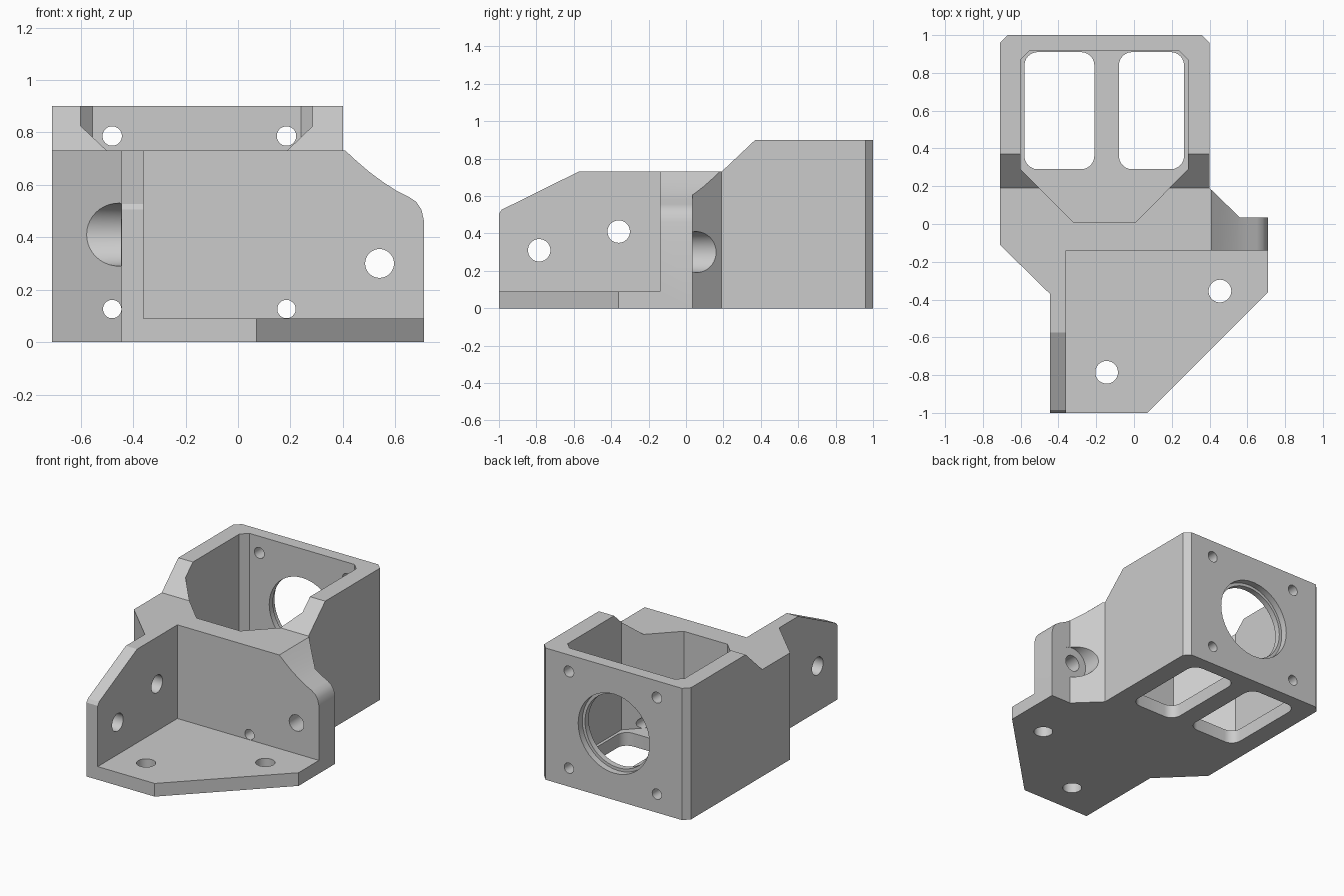
import bpy, bmesh, math
from mathutils import Vector

cube = bpy.data.objects.get("Cube")
if cube:
    bpy.data.objects.remove(cube, do_unlink=True)

grey = bpy.data.materials.new("plain grey")
grey.use_nodes = True
grey.diffuse_color = (0.6, 0.6, 0.6, 1)
grey.node_tree.nodes["Principled BSDF"].inputs["Base Color"].default_value = (0.6, 0.6, 0.6, 1)


def prism(name, outline, axis, start, end):
    """Extrude a 2D outline along x, y or z."""
    place = {"x": lambda a, b: (start, a, b),
             "y": lambda a, b: (a, start, b),
             "z": lambda a, b: (a, b, start)}[axis]
    step = Vector([(end - start) * (axis == k) for k in "xyz"])
    bm = bmesh.new()
    face = bm.faces.new([bm.verts.new(place(a, b)) for a, b in outline])
    grown = bmesh.ops.extrude_face_region(bm, geom=[face])["geom"]
    bmesh.ops.translate(bm, verts=[v for v in grown if isinstance(v, bmesh.types.BMVert)], vec=step)
    bmesh.ops.recalc_face_normals(bm, faces=bm.faces)
    mesh = bpy.data.meshes.new(name)
    bm.to_mesh(mesh)
    bm.free()
    mesh.materials.append(grey)
    obj = bpy.data.objects.new(name, mesh)
    bpy.context.collection.objects.link(obj)
    return obj


def cut(cutter):
    """Subtract a cutter from the bracket and discard it."""
    mod = bracket.modifiers.new(cutter.name, "BOOLEAN")
    mod.operation, mod.solver, mod.object = "DIFFERENCE", "EXACT", cutter
    bpy.context.view_layer.objects.active = bracket
    bpy.ops.object.modifier_apply(modifier=mod.name)
    bpy.data.objects.remove(cutter, do_unlink=True)


def circle(a, b, r, n=40):
    return [(a + r * math.cos(math.tau * i / n), b + r * math.sin(math.tau * i / n)) for i in range(n)]


def rounded(x0, x1, y0, y1, r):
    corners = [(x1 - r, y1 - r), (x0 + r, y1 - r), (x0 + r, y0 + r), (x1 - r, y0 + r)]
    return [(cx + r * math.cos((q + i / 6) * math.pi / 2), cy + r * math.sin((q + i / 6) * math.pi / 2))
            for q, (cx, cy) in enumerate(corners) for i in range(7)]


def drill(a, b, r, axis, start, end):
    cut(prism("drill", circle(a, b, r), axis, start, end))


# Whole plan outline
bracket = prism("motor_bracket", [
    (-0.71, -0.11), (-0.445, -0.37), (-0.445, -1), (0.07, -1), (0.71, -0.36), (0.71, 0.035),
    (0.56, 0.035), (0.4, 0.19), (0.4, 0.96), (0.36, 1), (-0.67, 1), (-0.71, 0.96)], "z", 0, 0.9)

# Stepped and sloping top
cut(prism("top_step", [(-1.1, 1.2), (-1.1, 0.45), (-1, 0.505), (-0.985, 0.527), (-0.575, 0.73),
                       (0.19, 0.73), (0.37, 0.9), (0.67, 1.2)], "x", -1, 1))

# Curved shoulder of the side ear
cut(prism("ear_curve", [(0.4, 1), (0.4, 0.74), (0.41, 0.73), (0.45, 0.693), (0.5, 0.65), (0.55, 0.613),
                        (0.6, 0.58), (0.65, 0.555), (0.68, 0.535), (0.7, 0.505), (0.71, 0.46),
                        (0.8, 0.4), (0.8, 1)], "y", -0.6, 0.3))

# Open corner above the front plate
cut(prism("front_corner", [(-0.36, -0.14), (-0.36, -1.2), (1, -1.2), (1, -0.14)], "z", 0.09, 1))

# Motor cavity with slanted front corners
cut(prism("cavity", [(-0.6, 0.29), (-0.32, 0.01), (0.01, 0.01), (0.285, 0.29), (0.285, 0.87),
                     (0.24, 0.915), (-0.555, 0.915), (-0.6, 0.87)], "z", 0.09, 1.2))

# Floor windows
for left, right in ((-0.58, -0.21), (-0.08, 0.265)):
    cut(prism("floor_window", rounded(left, right, 0.29, 0.91, 0.07), "z", -0.1, 0.2))

# Stepped round opening in the back wall
drill(-0.155, 0.453, 0.25, "y", 0.8, 1.2)
drill(-0.155, 0.453, 0.27, "y", 0.955, 1.2)

# Motor screw holes, the lower ones running through the front wall
for x in (-0.48, 0.185):
    drill(x, 0.786, 0.037, "y", 0.7, 1.2)
    drill(x, 0.126, 0.035, "y", -0.6, 1.2)

# Mounting holes in the front plate, side plate and ear
for x, y in ((0.455, -0.355), (-0.145, -0.785)):
    drill(x, y, 0.06, "z", -0.1, 0.3)
for y, z in ((-0.36, 0.41), (-0.785, 0.31)):
    drill(y, z, 0.06, "x", -0.9, -0.2)
drill(0.54, 0.3, 0.055, "y", -0.4, 0.3)

# Screw head recesses
drill(-0.36, 0.41, 0.12, "x", -0.9, -0.446)
drill(0.54, 0.3, 0.11, "y", 0.034, 0.3)

bpy.ops.object.select_all(action="DESELECT")
bracket.select_set(True)
bpy.context.view_layer.objects.active = bracket
bpy.ops.object.shade_smooth_by_angle(angle=math.radians(25))
